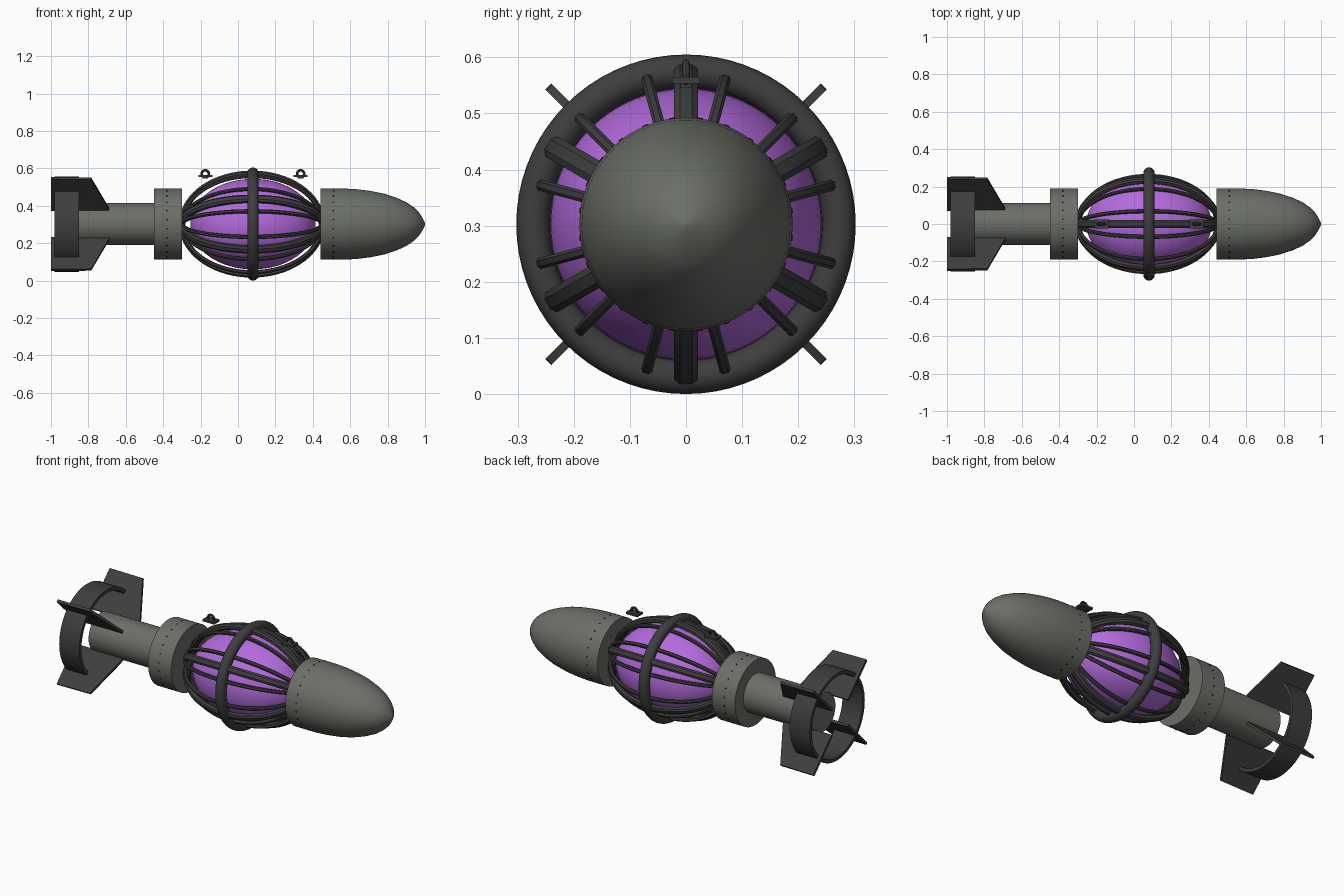
import bpy, bmesh, math
from mathutils import Vector, Matrix

if "Cube" in bpy.data.objects:
    bpy.data.objects.remove(bpy.data.objects["Cube"])

ZC = 0.3025          # height of the long axis
CX = 0.075           # centre of the caged core


def material(name, rgb):
    m = bpy.data.materials.new(name)
    m.diffuse_color = (*rgb, 1)
    m.use_nodes = True
    m.node_tree.nodes["Principled BSDF"].inputs["Base Color"].default_value = m.diffuse_color
    return m


BODY = material("grey green metal", (0.150, 0.158, 0.138))
DARK = material("dark grey metal", (0.048, 0.048, 0.048))
CORE = material("purple core", (0.45, 0.145, 0.72))
BLACK = material("near black", (0.015, 0.015, 0.015))


def finish(name, bm, mat, angle=35):
    bmesh.ops.remove_doubles(bm, verts=bm.verts, dist=1e-5)
    bmesh.ops.recalc_face_normals(bm, faces=bm.faces)
    me = bpy.data.meshes.new(name)
    bm.to_mesh(me)
    bm.free()
    me.materials.append(mat)
    ob = bpy.data.objects.new(name, me)
    bpy.context.collection.objects.link(ob)
    bpy.ops.object.select_all(action='DESELECT')
    ob.select_set(True)
    bpy.context.view_layer.objects.active = ob
    bpy.ops.object.shade_smooth_by_angle(angle=math.radians(angle))
    return ob


def at(x, r, a):
    """Point at distance r from the long axis, angle a."""
    return Vector((x, r * math.cos(a), ZC + r * math.sin(a)))


def lathe(name, profile, mat, n=64, closed=False):
    bm = bmesh.new()
    rings = [[bm.verts.new(at(x, r, 2 * math.pi * i / n)) for i in range(n)] for x, r in profile]
    pairs = list(zip(rings, rings[1:]))
    if closed:
        pairs.append((rings[-1], rings[0]))
    for a, b in pairs:
        for i in range(n):
            j = (i + 1) % n
            bm.faces.new((a[i], a[j], b[j], b[i]))
    if not closed:
        bm.faces.new(rings[0])
        bm.faces.new(rings[-1])
    return finish(name, bm, mat)


def cage_bar(name, a, radius, half_w, half_t, steps=32):
    """Bar with bevelled section following half an ellipse from end to end."""
    bm = bmesh.new()
    out = Vector((0, math.cos(a), math.sin(a)))
    side = Vector((0, -math.sin(a), math.cos(a)))
    k = 0.5
    section = [(1, k), (k, 1), (-k, 1), (-1, k), (-1, -k), (-k, -1), (k, -1), (1, -k)]
    rings = []
    for s in range(steps + 1):
        t = math.pi * (0.02 + 0.96 * s / steps)
        p = at(CX - 0.375 * math.cos(t), radius * math.sin(t), a)
        nrm = (Vector((-math.cos(t) / 0.375, 0, 0)) + out * (math.sin(t) / radius)).normalized()
        rings.append([bm.verts.new(p + side * u * half_w + nrm * v * half_t) for u, v in section])
    for r0, r1 in zip(rings, rings[1:]):
        for i in range(8):
            j = (i + 1) % 8
            bm.faces.new((r0[i], r0[j], r1[j], r1[i]))
    bm.faces.new(rings[0])
    bm.faces.new(rings[-1])
    finish(name, bm, DARK, 30)


def box(bm, centre, size):
    bmesh.ops.create_cube(bm, size=1, matrix=Matrix.Translation(centre) @ Matrix.Diagonal((*size, 1)))


def circle_profile(cx, cr, r, n):
    return [(cx + r * math.cos(2 * math.pi * i / n), cr + r * math.sin(2 * math.pi * i / n)) for i in range(n)]


# Main body
lathe("nose_cone", [(0.44, 0.19), (0.57, 0.19), (0.64, 0.186), (0.71, 0.177), (0.78, 0.163),
                    (0.85, 0.140), (0.90, 0.117), (0.94, 0.090), (0.965, 0.066), (0.985, 0.036),
                    (0.996, 0.014), (1.0, 0.003)], BODY)
lathe("rear_collar", [(-0.45, 0.19), (-0.30, 0.19)], BODY)
lathe("tail_tube", [(-0.89, 0.112), (-0.44, 0.112)], BODY)

# Caged core
N = 32
lathe("core", [(CX + 0.005 - 0.335 * math.cos(math.pi * i / N), max(0.242 * math.sin(math.pi * i / N), 0.001))
               for i in range(N + 1)], CORE)
lathe("cage_ring", circle_profile(0.08, 0.2725, 0.03, 20), DARK, 72, True)
for i in range(6):
    cage_bar(f"thick_cage_bar_{i}", math.radians(30 + 60 * i), 0.270, 0.021, 0.016)
for i in range(12):
    cage_bar(f"thin_cage_bar_{i}", math.radians(15 + 30 * i), 0.266, 0.010, 0.010)

# Tail shroud and diagonal fins
lathe("tail_shroud", [(-0.98, 0.235), (-0.98, 0.255), (-0.85, 0.255), (-0.85, 0.235)], DARK, 64, True)
for i in range(4):
    a = math.radians(45 + 90 * i)
    side = Vector((0, -math.sin(a), math.cos(a))) * 0.0075
    bm = bmesh.new()
    outline = [(-1.0, 0.105), (-1.0, 0.347), (-0.785, 0.345), (-0.69, 0.118), (-0.69, 0.105)]
    f = [[bm.verts.new(at(x, r, a) + side * s) for x, r in outline] for s in (-1, 1)]
    bm.faces.new(f[0])
    bm.faces.new(f[1])
    for k in range(5):
        j = (k + 1) % 5
        bm.faces.new((f[0][k], f[0][j], f[1][j], f[1][k]))
    finish(f"tail_fin_{i}", bm, DARK)

# Lifting lugs above the cage
for i, x in enumerate((-0.175, 0.335)):
    bm = bmesh.new()
    box(bm, (x, 0, 0.559), (0.075, 0.05, 0.012))
    box(bm, (x, 0, 0.550), (0.030, 0.020, 0.010))
    n, m = 24, 8
    grid = [[bm.verts.new((x + (0.019 + 0.007 * math.cos(v)) * math.cos(u), 0.007 * math.sin(v),
                           0.571 + (0.019 + 0.007 * math.cos(v)) * math.sin(u)))
             for v in [2 * math.pi * q / m for q in range(m)]]
            for u in [2 * math.pi * p / n for p in range(n)]]
    for p in range(n):
        for q in range(m):
            bm.faces.new((grid[p][q], grid[(p + 1) % n][q],
                          grid[(p + 1) % n][(q + 1) % m], grid[p][(q + 1) % m]))
    finish(f"lifting_lug_{i}", bm, DARK)

# Rivet rows round the nose and the collar
for name, x in (("nose_rivets", 0.51), ("collar_rivets", -0.38)):
    bm = bmesh.new()
    for i in range(24):
        a = 2 * math.pi * (i + 0.5) / 24
        rot = Vector((0, math.cos(a), math.sin(a))).to_track_quat('Z', 'Y').to_matrix().to_4x4()
        bmesh.ops.create_cone(bm, cap_ends=True, segments=8, radius1=0.005, radius2=0.005, depth=0.004,
                              matrix=Matrix.Translation(at(x, 0.1895, a)) @ rot)
    finish(name, bm, BLACK)
